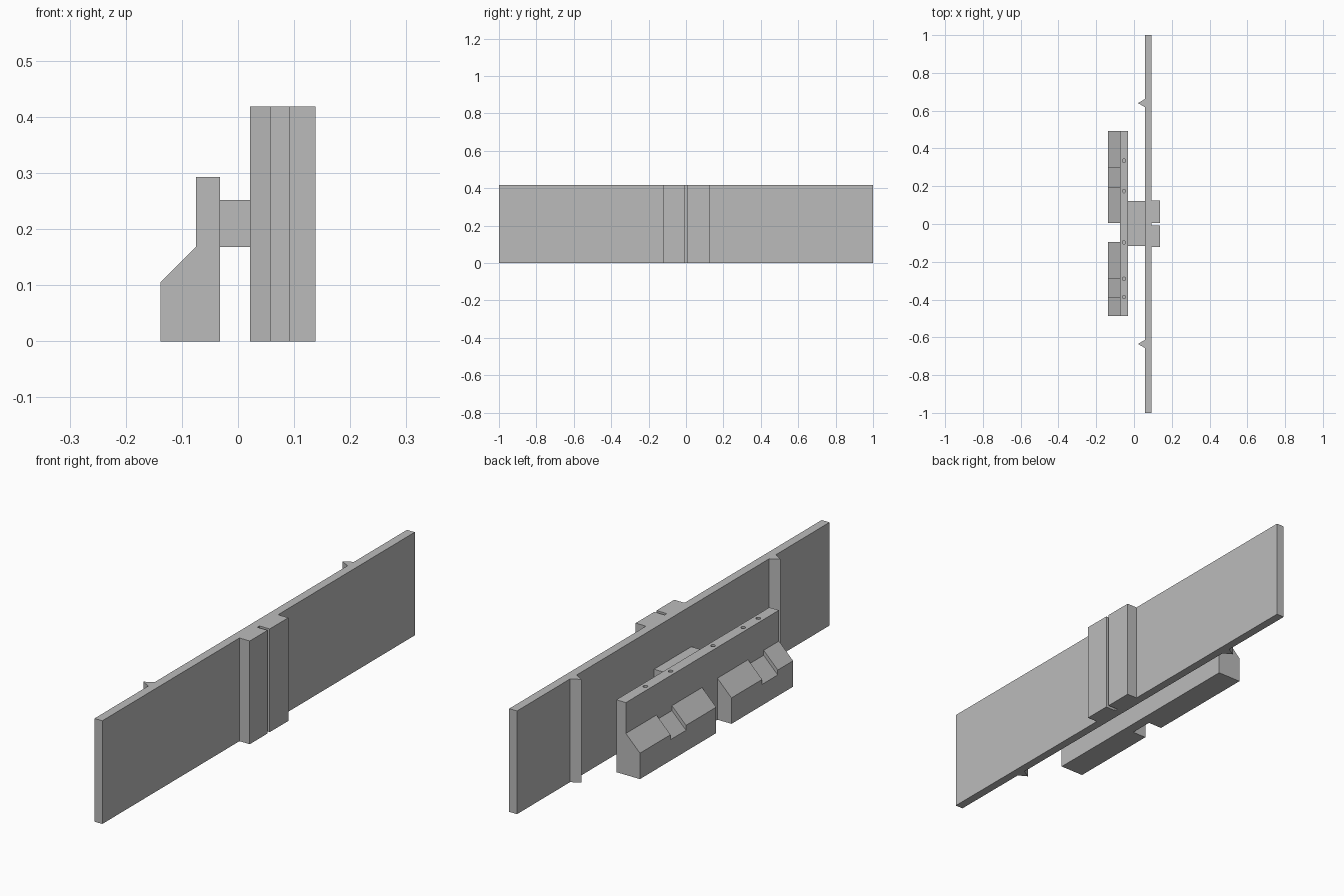
import bpy
import bmesh
from mathutils import Vector

cube = bpy.data.objects.get("Cube")
if cube:
    bpy.data.objects.remove(cube, do_unlink=True)

grey = bpy.data.materials.new("plain grey")
grey.use_nodes = True
grey.diffuse_color = (0.5, 0.5, 0.5, 1)
grey.node_tree.nodes["Principled BSDF"].inputs["Base Color"].default_value = (0.5, 0.5, 0.5, 1)

HEIGHT = 0.418


def prism(name, profile, offset):
    """Extrude a flat polygon by an offset vector."""
    bm = bmesh.new()
    face = bm.faces.new([bm.verts.new(p) for p in profile])
    ext = bmesh.ops.extrude_face_region(bm, geom=[face])
    moved = [v for v in ext["geom"] if isinstance(v, bmesh.types.BMVert)]
    bmesh.ops.translate(bm, verts=moved, vec=Vector(offset))
    bmesh.ops.recalc_face_normals(bm, faces=bm.faces)
    mesh = bpy.data.meshes.new(name)
    bm.to_mesh(mesh)
    bm.free()
    mesh.materials.append(grey)
    obj = bpy.data.objects.new(name, mesh)
    bpy.context.collection.objects.link(obj)
    return obj


def box(name, x, y, z):
    base = [(x[0], y[0], z[0]), (x[1], y[0], z[0]), (x[1], y[1], z[0]), (x[0], y[1], z[0])]
    return prism(name, base, (0, 0, z[1] - z[0]))


def wedge(name, y0, y1, drop=0):
    """Shelf section with a sloping top, lowered by drop."""
    low, high = 0.105 - drop, 0.168 - drop
    side = [(-0.138, y0, 0), (-0.075, y0, 0), (-0.075, y0, high), (-0.138, y0, low)]
    return prism(name, side, (0, y1 - y0, 0))


# Long panel and its paired cover strips
box("long_panel", (0.057, 0.092), (-1, 1), (0, HEIGHT))
box("cover_strip_front", (0.092, 0.138), (-0.122, -0.008), (0, HEIGHT))
box("cover_strip_back", (0.092, 0.138), (0.006, 0.125), (0, HEIGHT))

# Pointed ribs on the inner side of the panel
for label, y in (("front", -0.635), ("back", 0.64)):
    tri = [(0.057, y - 0.021, 0), (0.057, y + 0.021, 0), (0.021, y, 0)]
    prism("rib_" + label, tri, (0, 0, HEIGHT))

# Bridge between panel and rear wall
box("bridge", (-0.032, 0.057), (-0.116, 0.123), (0.168, 0.252))

# Low wall with small sockets along its top
wall = box("low_wall", (-0.075, -0.032), (-0.488, 0.492), (0, 0.293))
for i, y in enumerate((0.335, 0.174, -0.097, -0.29, -0.387)):
    bpy.ops.mesh.primitive_cylinder_add(vertices=12, radius=0.009, depth=0.08,
                                        location=(-0.053, y, 0.293))
    cutter = bpy.context.object
    cutter.name = f"socket_cutter_{i}"
    cutter.hide_render = True
    cutter.hide_set(True)
    mod = wall.modifiers.new("socket", "BOOLEAN")
    mod.operation = "DIFFERENCE"
    mod.solver = "EXACT"
    mod.object = cutter

# Sloping shelves, each with a lowered notch
for label, y0, n0, n1, y1 in (("front", -0.488, -0.39, -0.29, -0.094),
                              ("back", 0.004, 0.197, 0.296, 0.492)):
    wedge("shelf_start_" + label, y0, n0)
    wedge("shelf_notch_" + label, n0, n1, drop=0.02)
    wedge("shelf_end_" + label, n1, y1)
